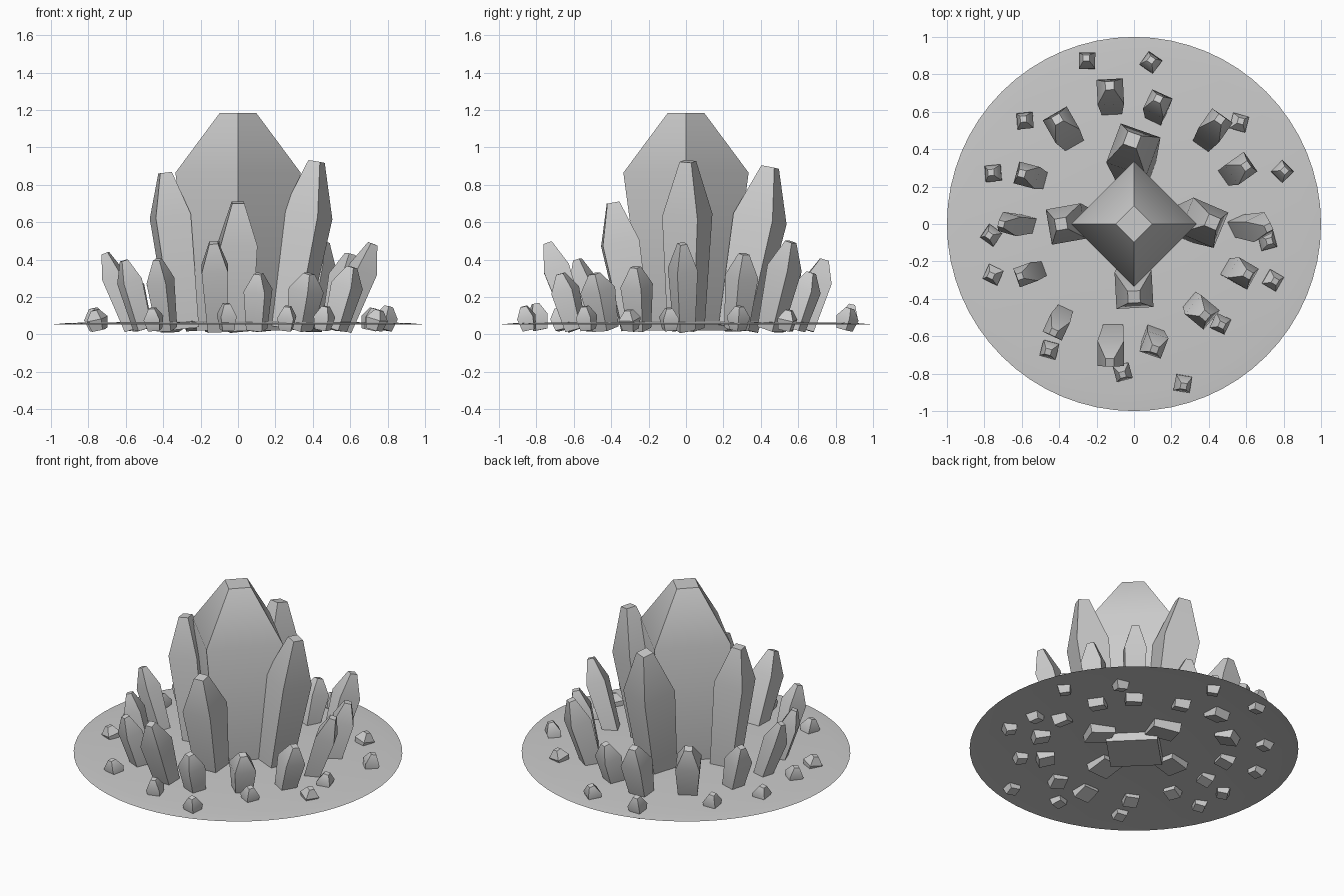
import bpy, bmesh
from math import cos, sin, radians, pi
from mathutils import Vector


def finish(name, bm, angle):
    bmesh.ops.recalc_face_normals(bm, faces=bm.faces[:])
    me = bpy.data.meshes.new(name)
    bm.to_mesh(me)
    bm.free()
    ob = bpy.data.objects.new(name, me)
    bpy.context.collection.objects.link(ob)
    bpy.ops.object.select_all(action='DESELECT')
    ob.select_set(True)
    bpy.context.view_layer.objects.active = ob
    bpy.ops.object.shade_smooth_by_angle(angle=radians(angle))
    return ob


def crystal(name, base, tip, r, corner, shoulder=0.7, r_base=0.74, r_tip=0.33):
    """Four-sided shard: narrow base, wide shoulder, blunt tip."""
    base, tip = Vector(base), Vector(tip)
    axis = tip - base
    q = Vector((0, 0, 1)).rotation_difference(axis)
    bm = bmesh.new()
    rings = []
    for t, k in ((0, r_base), (shoulder, 1), (1, r_tip)):
        ring = []
        for i in range(4):
            a = radians(corner) + i * pi / 2
            ring.append(bm.verts.new(base + axis * t + q @ Vector((cos(a), sin(a), 0)) * r * k))
        rings.append(ring)
    for lo, hi in zip(rings, rings[1:]):
        for i in range(4):
            j = (i + 1) % 4
            bm.faces.new((lo[i], lo[j], hi[j], hi[i]))
    bm.faces.new(rings[0])
    bm.faces.new(rings[-1])
    return finish(name, bm, 40)


# Thin, slightly domed ground disc
N = 64
bm = bmesh.new()
centre = bm.verts.new((0, 0, 0.075))
prev = None
for r, z in ((0.35, 0.069), (0.9, 0.062), (1.0, 0.053)):
    ring = [bm.verts.new((r * cos(2 * pi * i / N), r * sin(2 * pi * i / N), z)) for i in range(N)]
    for i in range(N):
        j = (i + 1) % N
        if prev:
            bm.faces.new((prev[i], ring[i], ring[j], prev[j]))
        else:
            bm.faces.new((centre, ring[i], ring[j]))
    prev = ring
disc = finish("ground_disc", bm, 40)

# Central crystal
crystal("central_crystal", (0, 0, 0.02), (0, 0, 1.185), 0.335, 0, 0.725, 0.66, 0.29)

# Four large crystals leaning outward
crystal("large_crystal_right", (0.27, 0, 0.03), (0.42, 0.01, 0.925), 0.145, 22, 0.68)
crystal("large_crystal_back", (0.01, 0.28, 0.03), (-0.01, 0.45, 0.895), 0.16, 25, 0.68)
crystal("large_crystal_left", (-0.29, 0, 0.03), (-0.39, 0.0, 0.865), 0.135, 55, 0.72)
crystal("large_crystal_front", (0.0, -0.27, 0.03), (0.0, -0.39, 0.705), 0.14, 48, 0.68)

# Middle ring: base x, base y, tip x, tip y, tip z, radius, corner angle
medium = [
    (-0.12, 0.63, -0.13, 0.74, 0.40, 0.100, 48),
    (0.12, 0.58, 0.13, 0.67, 0.33, 0.085, 20),
    (0.38, 0.45, 0.46, 0.56, 0.495, 0.095, 10),
    (0.51, 0.27, 0.60, 0.31, 0.43, 0.090, 80),
    (0.55, -0.01, 0.72, -0.02, 0.485, 0.085, 70),
    (0.52, -0.25, 0.61, -0.27, 0.36, 0.090, 15),
    (0.33, -0.43, 0.38, -0.49, 0.325, 0.095, 5),
    (0.10, -0.59, 0.11, -0.67, 0.325, 0.085, 25),
    (-0.11, -0.58, -0.13, -0.74, 0.49, 0.100, 45),
    (-0.38, -0.48, -0.43, -0.58, 0.40, 0.080, 20),
    (-0.51, -0.25, -0.61, -0.28, 0.395, 0.075, 65),
    (-0.56, 0.00, -0.71, 0.00, 0.435, 0.075, 30),
    (-0.51, 0.24, -0.60, 0.27, 0.35, 0.085, 30),
    (-0.34, 0.46, -0.41, 0.56, 0.40, 0.105, 75),
]
for i, (bx, by, tx, ty, tz, r, a) in enumerate(medium):
    crystal(f"medium_crystal_{i + 1}", (bx, by, 0.028), (tx, ty, tz), r, a)

# Outer ring of small shards: x, y, tip z, corner angle
small = [
    (-0.25, 0.87, 0.16, 45), (0.09, 0.86, 0.14, 10), (0.56, 0.54, 0.13, 30),
    (0.79, 0.28, 0.15, 0), (0.71, -0.09, 0.14, 60), (0.74, -0.30, 0.13, 15),
    (0.46, -0.53, 0.15, 20), (0.26, -0.85, 0.15, 35), (-0.06, -0.79, 0.165, 60),
    (-0.45, -0.67, 0.14, 30), (-0.75, -0.27, 0.13, 20), (-0.76, -0.06, 0.14, 10),
    (-0.75, 0.27, 0.135, 50), (-0.58, 0.55, 0.145, 50),
]
for i, (x, y, z, a) in enumerate(small):
    crystal(f"small_shard_{i + 1}", (x * 0.985, y * 0.985, 0.025), (x * 1.02, y * 1.02, z),
            0.062, a, 0.55, 0.72, 0.38)
